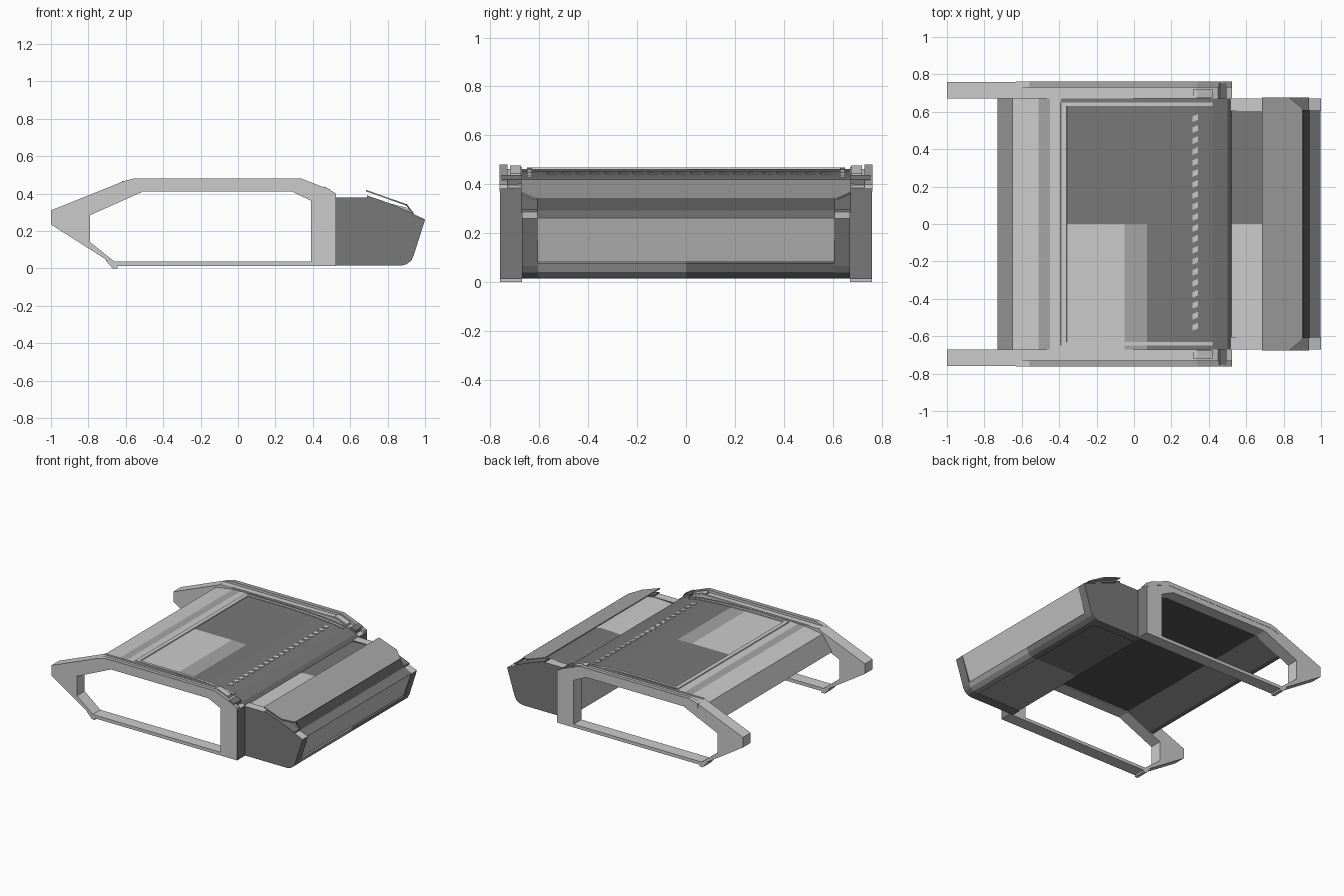
import bpy, bmesh

if "Cube" in bpy.data.objects:
    bpy.data.objects.remove(bpy.data.objects["Cube"])


def grey(name, v):
    m = bpy.data.materials.new(name)
    m.diffuse_color = (v, v, v, 1)
    m.use_nodes = True
    m.node_tree.nodes["Principled BSDF"].inputs["Base Color"].default_value = m.diffuse_color
    return m


LIGHT, MID, DARK, BLACK = (grey("light_grey", .8), grey("mid_grey", .38),
                           grey("dark_grey", .19), grey("deep_grey", .09))
MATS = [LIGHT, MID, DARK, BLACK]


def finish(bm, name):
    bmesh.ops.recalc_face_normals(bm, faces=bm.faces)
    # open the seam where two mirrored halves meet
    seam = [f for f in bm.faces if all(abs(v.co.y) < 1e-6 for v in f.verts)]
    bmesh.ops.delete(bm, geom=seam, context='FACES')
    me = bpy.data.meshes.new(name)
    bm.to_mesh(me)
    bm.free()
    ob = bpy.data.objects.new(name, me)
    bpy.context.collection.objects.link(ob)
    return ob


def paint(ob, rule):
    """rule(centre, normal) returns the grey step of each face."""
    for m in MATS:
        ob.data.materials.append(m)
    for f in ob.data.polygons:
        f.material_index = MATS.index(rule(f.center, f.normal))


def skin(name, loops, closed):
    """Join matching loops with quads; cap the ends unless closed."""
    bm = bmesh.new()
    vs = [[bm.verts.new(p) for p in lp] for lp in loops]
    n, m = len(loops[0]), len(loops)
    for k in range(m if closed else m - 1):
        a, b = vs[k], vs[(k + 1) % m]
        for i in range(n):
            j = (i + 1) % n
            bm.faces.new((a[i], a[j], b[j], b[i]))
    if not closed:
        bm.faces.new(vs[0])
        bm.faces.new(vs[-1][::-1])
    return finish(bm, name)


def prism(name, pts, y0, y1):
    """Extrude an XZ profile between two y values."""
    return skin(name, [[(x, y, z) for x, z in pts] for y in (y0, y1)], False)


def ring(name, outer, inner, y0, y1):
    """Extrude a frame whose outer and inner loops match point for point."""
    sides = ((outer, y0), (outer, y1), (inner, y1), (inner, y0))
    return skin(name, [[(x, y, z) for x, z in p] for p, y in sides], True)


def slab(name, plan, top, thick):
    """Plate from an XY plan; top(x) gives the height."""
    return skin(name, [[(x, y, top(x) - t) for x, y in plan] for t in (0, thick)], False)


def band(path, t):
    """Thin XZ strip below a polyline."""
    return path + [(x, z - t) for x, z in reversed(path)]


roof_top = [(-.73, .325), (-.65, .437), (-.51, .458), (-.45, .46), (-.39, .462), (-.05, .462),
            (.07, .459), (.2, .454), (.34, .442), (.42, .428), (.5, .4)]


def roof_z(x):
    for (x0, z0), (x1, z1) in zip(roof_top, roof_top[1:]):
        if x <= x1:
            return z0 + (z1 - z0) * (x - x0) / (x1 - x0)
    return roof_top[-1][1]


def roof_tone(c, n):
    if n.z < -.3:
        return BLACK if c.x > -.55 else DARK
    if c.x < -.65 or -.51 < c.x < -.45:
        return MID
    if c.x < -.39:
        return LIGHT
    if c.y > 0 or c.x > .07:
        return DARK
    return MID if c.x > -.05 else LIGHT


# Roof shell between the side frames, in two halves
roof_low = [(.52, .375), (.5, .36), (.4, .365), (.29, .418), (-.51, .418), (-.7, .33)]
for s in (-1, 1):
    paint(prism("roof_half", roof_top + roof_low, 0, s * .67), roof_tone)

# Raised lip round the roof panel
rail = [(x, roof_z(x) + .006) for x in (-.39, -.05, .07, .2, .34, .42)]
prism("roof_panel_rear_lip", [(-.395, .455), (-.39, .468), (-.36, .468), (-.355, .455)], -.65, .65)
for s in (-1, 1):
    prism("roof_panel_side_lip", band(rail, .02), s * .63, s * .65)

# Row of slanted vents
for i in range(20):
    y = -.57 + i * .0587
    slab("roof_vent", [(.313, y), (.342, y + .012), (.342, y + .042), (.313, y + .03)],
         lambda x: roof_z(x) + .003, .01)

# Side frames with trim
outer = [(-1, .31), (-.62, .463), (.33, .463), (.525, .385), (.525, .012), (-.65, .012), (-1, .235)]
inner = [(-.79, .285), (-.51, .41), (.29, .41), (.39, .362), (.39, .036), (-.66, .036), (-.79, .14)]
trim = [(-.63, .46), (-.6, .47), (-.56, .48), (.34, .48), (.48, .425), (.525, .4)]
for s in (-1, 1):
    paint(ring("side_frame", outer, inner, s * .67, s * .76),
          lambda c, n: DARK if n.x > .9 and c.x > .5 else LIGHT)
    paint(prism("frame_top_trim", band(trim, .03), s * .73, s * .762),
          lambda c, n: MID if n.z > .5 and c.x > -.56 else LIGHT)
    prism("frame_inner_rail", band([(-.62, .467), (.33, .47), (.5, .402)], .02), s * .67, s * .685)
    prism("frame_foot", [(-.71, .045), (-.67, 0), (-.645, 0), (-.645, .03)], s * .67, s * .76)
    paint(prism("frame_latch", [(.45, .43), (.46, .438), (.495, .42), (.495, .38), (.45, .39)],
                s * .67, s * .755), lambda c, n: DARK)
    prism("frame_block", [(.315, .476), (.34, .476), (.42, .445), (.42, .42), (.315, .45)],
          s * .675, s * .72)


# Front compartment: recessed core halves and full-profile end plates
def core_tone(c, n):
    if n.z < -.9:
        return DARK if c.y > 0 else MID
    if c.z < .09:
        return DARK if c.y > 0 else MID
    if c.x > .9 and n.z > .3:
        return BLACK if c.x < .94 else DARK
    return DARK if n.z > .5 and c.y > 0 else LIGHT


core = [(.5, .02), (.86, .022), (.905, .035), (.935, .085), (.998, .262), (.94, .292),
        (.9, .325), (.69, .378), (.5, .37)]
plate = [(.5, .015), (.87, .015), (.9, .022), (.925, .04), (.938, .065), (1, .26), (.94, .285),
         (.7, .38), (.5, .38)]
for s in (-1, 1):
    paint(prism("front_compartment_half", core, 0, s * .61), core_tone)
    paint(prism("compartment_end", plate, s * .605, s * .67),
          lambda c, n: LIGHT if n.z > .3 else DARK)
    paint(prism("end_edge_trim", band([(.69, .39), (.8, .352), (.935, .297)], .015),
                s * .61, s * .675), lambda c, n: DARK)
    # Lower bumper lip
    lip = [(.86, .015), (.9, .022), (.927, .042), (.942, .075), (.93, .085), (.88, .06)]
    paint(prism("bumper_lip_half", lip, 0, s * .605), core_tone)

# Raised hood plate with clipped front corners, and its dark front edge
hood = [(.685, -.675), (.83, -.675), (.9, -.62), (.9, .62), (.83, .675), (.685, .675)]
paint(slab("hood_plate", hood, lambda x: .42 - (x - .685) * .355, .008), lambda c, n: MID)
paint(prism("hood_front_edge", [(.895, .345), (.903, .343), (.94, .295), (.93, .29)], -.61, .61),
      lambda c, n: BLACK)
